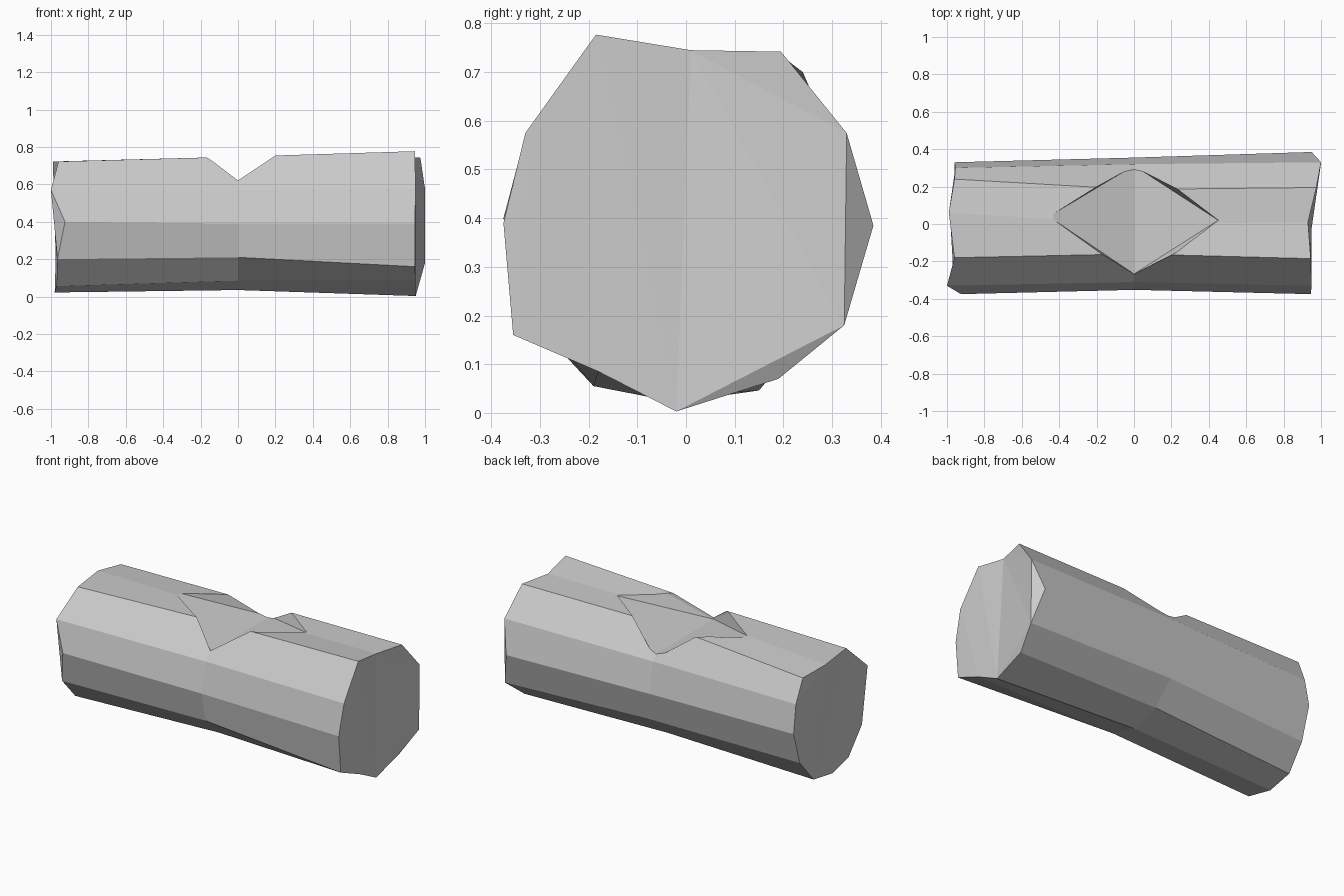
import bpy
import bmesh

if "Cube" in bpy.data.objects:
    bpy.data.objects.remove(bpy.data.objects["Cube"], do_unlink=True)

grey = bpy.data.materials.new("light_grey")
grey.use_nodes = True
colour = (0.6, 0.6, 0.6, 1)
grey.diffuse_color = colour
grey.node_tree.nodes["Principled BSDF"].inputs["Base Color"].default_value = colour


def add_object(name, bm):
    bmesh.ops.recalc_face_normals(bm, faces=bm.faces)
    mesh = bpy.data.meshes.new(name)
    bm.to_mesh(mesh)
    bm.free()
    mesh.materials.append(grey)
    obj = bpy.data.objects.new(name, mesh)
    bpy.context.collection.objects.link(obj)
    return obj


# Uneven twelve-sided cross-sections, anticlockwise from the back
left_end = [(.95, .385, .385), (1, .33, .575), (.975, .195, .742), (.93, .01, .745),
            (.945, -.185, .777), (.95, -.33, .575), (.945, -.375, .39), (.945, -.355, .16),
            (.95, -.18, .085), (.95, -.02, .003), (.96, .19, .07), (1, .325, .18)]
middle = [(0, .355, .39), (0, .32, .575), (0, .185, .742), (0, 0, .745),
          (0, -.16, .748), (0, -.31, .57), (0, -.352, .39), (0, -.315, .21),
          (0, -.18, .085), (0, 0, .035), (0, .18, .085), (0, .31, .21)]
right_end = [(-.96, .33, .39), (-.955, .3, .56), (-.96, .24, .7), (-.99, .06, .722),
             (-.96, -.18, .722), (-1, -.33, .57), (-.925, -.375, .4), (-.965, -.325, .2),
             (-.97, -.19, .055), (-.98, -.02, .022), (-.97, .15, .046), (-.96, .27, .19)]

# Log body
bm = bmesh.new()
rings = [[bm.verts.new(p) for p in ring] for ring in (left_end, middle, right_end)]
for a, b in zip(rings, rings[1:]):
    for i in range(len(a)):
        j = (i + 1) % len(a)
        bm.faces.new((a[i], a[j], b[j], b[i]))
caps = [bm.faces.new(rings[0]), bm.faces.new(rings[-1])]
bmesh.ops.triangulate(bm, faces=caps)
log = add_object("log", bm)

# Diamond notch with a V-shaped floor
bm = bmesh.new()
floor = [(0, -.267, .61), (0, .312, .61), (-.455, .04, .742), (.45, .02, .742)]
mouth = [(0, -.285, .95), (0, .33, .95), (-.49, .04, .95), (.56, .02, .95)]
for p in floor + mouth:
    bm.verts.new(p)
bmesh.ops.convex_hull(bm, input=bm.verts)
cutter = add_object("notch_cutter", bm)
cutter.hide_render = True
cutter.hide_set(True)

cut = log.modifiers.new("notch", "BOOLEAN")
cut.operation = "DIFFERENCE"
cut.solver = "EXACT"
cut.object = cutter
bpy.context.view_layer.objects.active = log
bpy.ops.object.modifier_apply(modifier=cut.name)
bpy.data.objects.remove(cutter, do_unlink=True)
